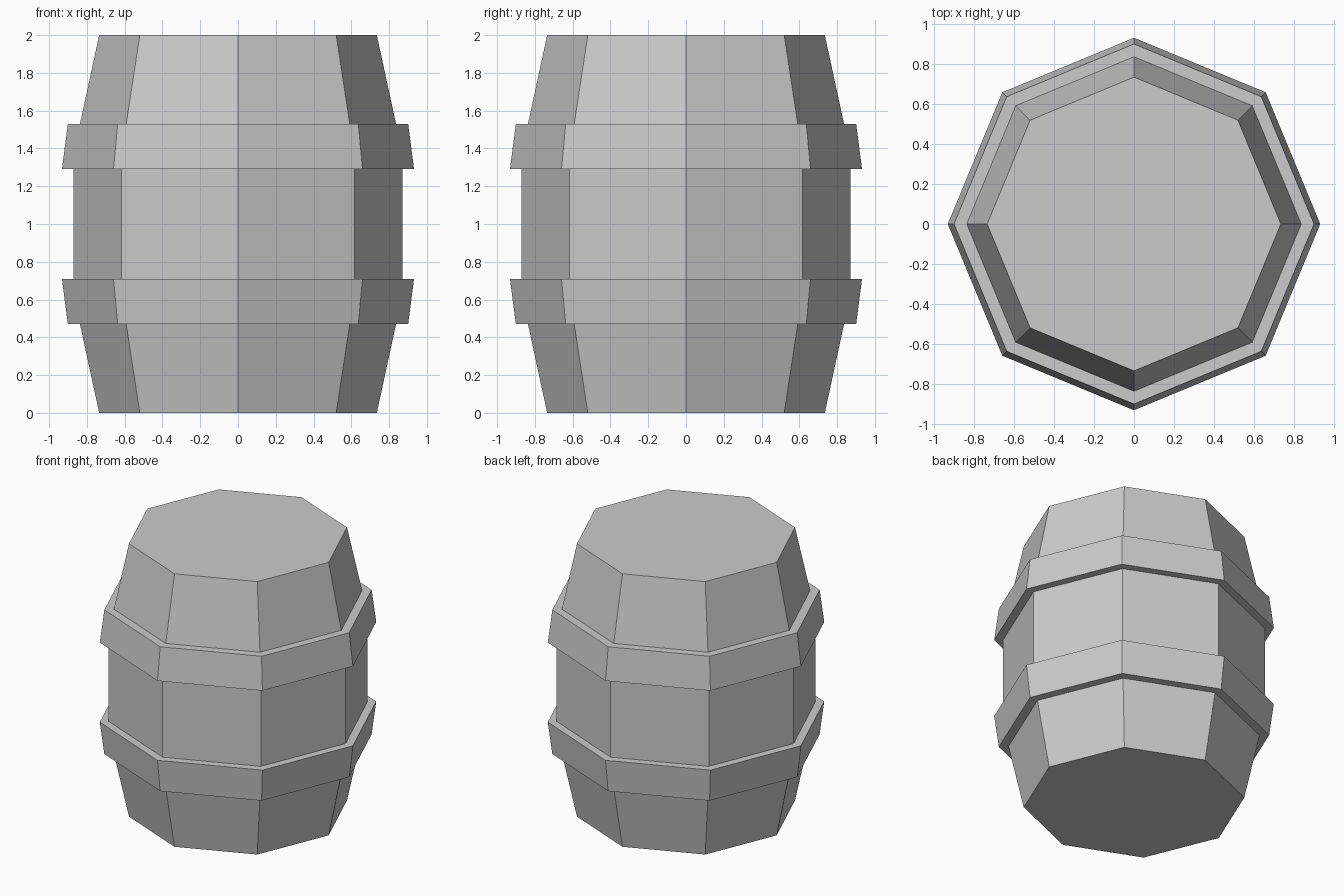
import bpy, bmesh
from math import cos, sin, pi

if "Cube" in bpy.data.objects:
    bpy.data.objects.remove(bpy.data.objects["Cube"])

SIDES = 8

# Lower half of the barrel outline as (radius, height); mirrored about z = 1
lower = [(0.735, 0.0), (0.837, 0.471), (0.901, 0.471), (0.932, 0.709), (0.872, 0.709)]
profile = lower + [(r, 2.0 - z) for r, z in reversed(lower)]


def lathe(name, points, sides):
    """Sweep an outline around z into a closed, flat-faced solid."""
    bm = bmesh.new()
    rings = [[bm.verts.new((r * cos(2 * pi * i / sides), r * sin(2 * pi * i / sides), z))
              for i in range(sides)] for r, z in points]
    for a, b in zip(rings, rings[1:]):
        for i in range(sides):
            j = (i + 1) % sides
            bm.faces.new((a[i], a[j], b[j], b[i]))
    # End caps
    bm.faces.new(rings[0][::-1])
    bm.faces.new(rings[-1])
    bmesh.ops.recalc_face_normals(bm, faces=bm.faces)
    mesh = bpy.data.meshes.new(name)
    bm.to_mesh(mesh)
    bm.free()
    obj = bpy.data.objects.new(name, mesh)
    bpy.context.collection.objects.link(obj)
    return obj


# Eight-sided barrel: tapered ends, straight middle and two raised hoops
# The bottom hoop flares upward and the top hoop flares downward
lathe("barrel", profile, SIDES)
